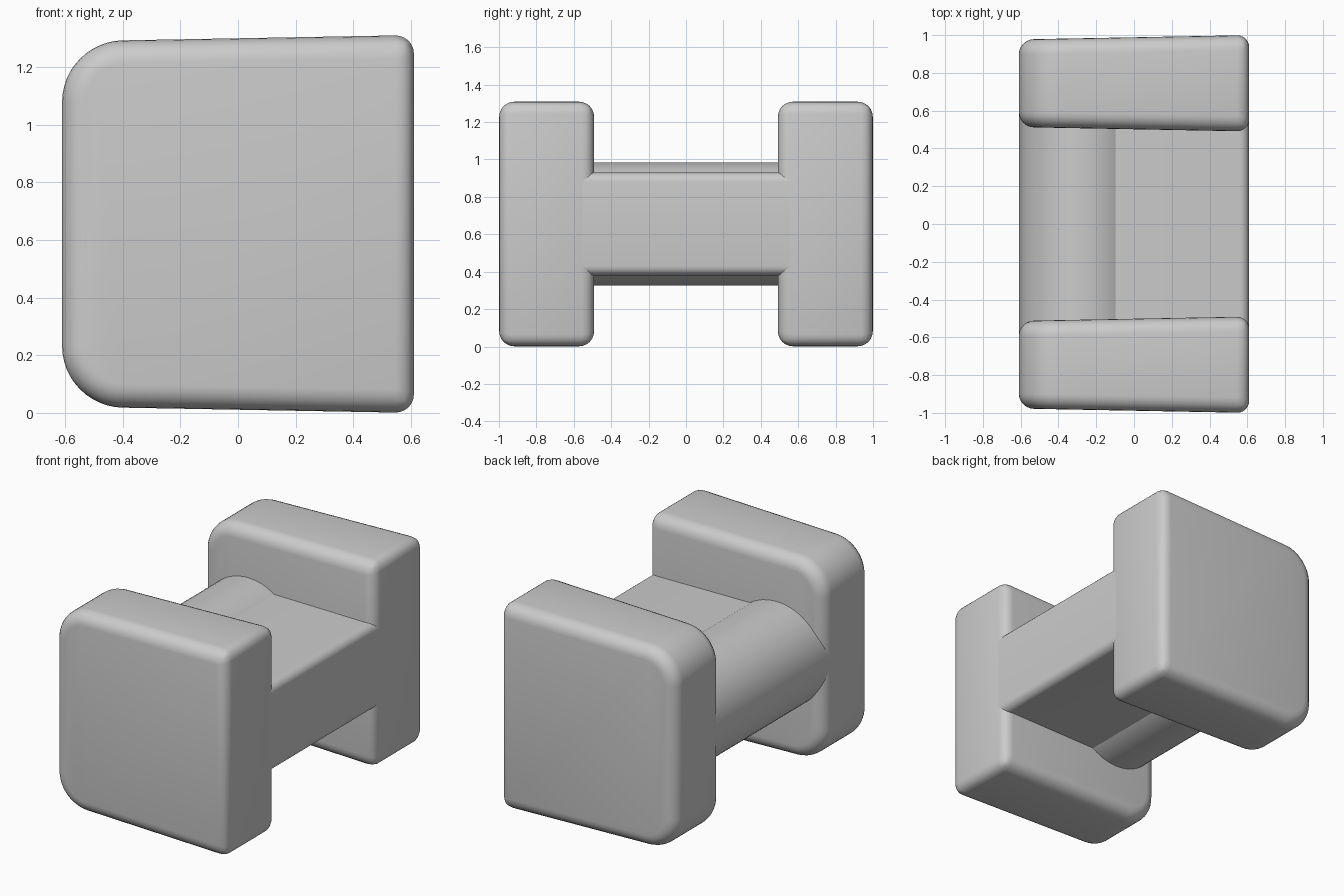
import bpy
import bmesh
import math

old = bpy.data.objects.get("Cube")
if old:
    bpy.data.objects.remove(old, do_unlink=True)

grey = bpy.data.materials.new("plain_grey")
grey.use_nodes = True
colour = (0.6, 0.6, 0.6, 1)
grey.diffuse_color = colour
grey.node_tree.nodes["Principled BSDF"].inputs["Base Color"].default_value = colour

MID_Z = 0.655   # height of the symmetry plane
FACE_X = 0.61   # flat side shared by the blocks and the web


def finish(bm, name, bevel=0):
    """Turn a bmesh into a smooth object, rounding its weighted edges."""
    bmesh.ops.recalc_face_normals(bm, faces=bm.faces)
    mesh = bpy.data.meshes.new(name)
    bm.to_mesh(mesh)
    bm.free()
    mesh.materials.append(grey)
    obj = bpy.data.objects.new(name, mesh)
    bpy.context.collection.objects.link(obj)
    bpy.ops.object.select_all(action='DESELECT')
    obj.select_set(True)
    bpy.context.view_layer.objects.active = obj
    if bevel:
        mod = obj.modifiers.new("rounding", 'BEVEL')
        mod.limit_method = 'WEIGHT'
        mod.width = bevel
        mod.segments = 6
        bpy.ops.object.modifier_apply(modifier=mod.name)
    bpy.ops.object.shade_smooth_by_angle(angle=math.radians(30))
    return obj


def end_block(name, side):
    """Drafted block, thicker and taller toward the flat +x side."""
    bm = bmesh.new()
    bmesh.ops.create_cube(bm, size=2)
    for v in bm.verts:
        wide = v.co.x > 0
        half_depth = 0.255 if wide else 0.232
        half_height = 0.655 if wide else 0.633
        v.co = (v.co.x * FACE_X, side * 0.745 + v.co.y * half_depth,
                MID_Z + v.co.z * half_height)
    # large corners on the -x side
    corners = [e for e in bm.edges
               if all(v.co.x < 0 for v in e.verts)
               and abs(e.verts[0].co.y - e.verts[1].co.y) > 0.1]
    bmesh.ops.bevel(bm, geom=corners, offset=0.21, segments=12,
                    profile=0.5, affect='EDGES')
    # smaller rounding on every remaining sharp edge
    weight = bm.edges.layers.float.new("bevel_weight_edge")
    for e in bm.edges:
        if e.calc_face_angle(0) > math.radians(30):
            on_flat_side = all(v.co.x > FACE_X - 0.01 for v in e.verts)
            e[weight] = 0.8 if on_flat_side else 1
    return finish(bm, name, bevel=0.08)


end_block("front_block", -1)
end_block("back_block", 1)

# flat web joining the blocks
bm = bmesh.new()
bmesh.ops.create_cube(bm, size=2)
for v in bm.verts:
    v.co = (FACE_X if v.co.x > 0 else -0.28, v.co.y * 0.56, MID_Z + v.co.z * 0.275)
weight = bm.edges.layers.float.new("bevel_weight_edge")
for e in bm.edges:
    along_y = abs(e.verts[0].co.y - e.verts[1].co.y) > 0.1
    if along_y and e.verts[0].co.x > 0:
        e[weight] = 1
finish(bm, "web", bevel=0.05)

# round bar along the -x side of the web
bm = bmesh.new()
bmesh.ops.create_cone(bm, cap_ends=True, segments=64, radius1=0.33,
                      radius2=0.33, depth=1.2)
bar = finish(bm, "round_bar")
bar.location = (-0.28, 0, MID_Z)
bar.rotation_euler = (math.radians(90), 0, 0)
